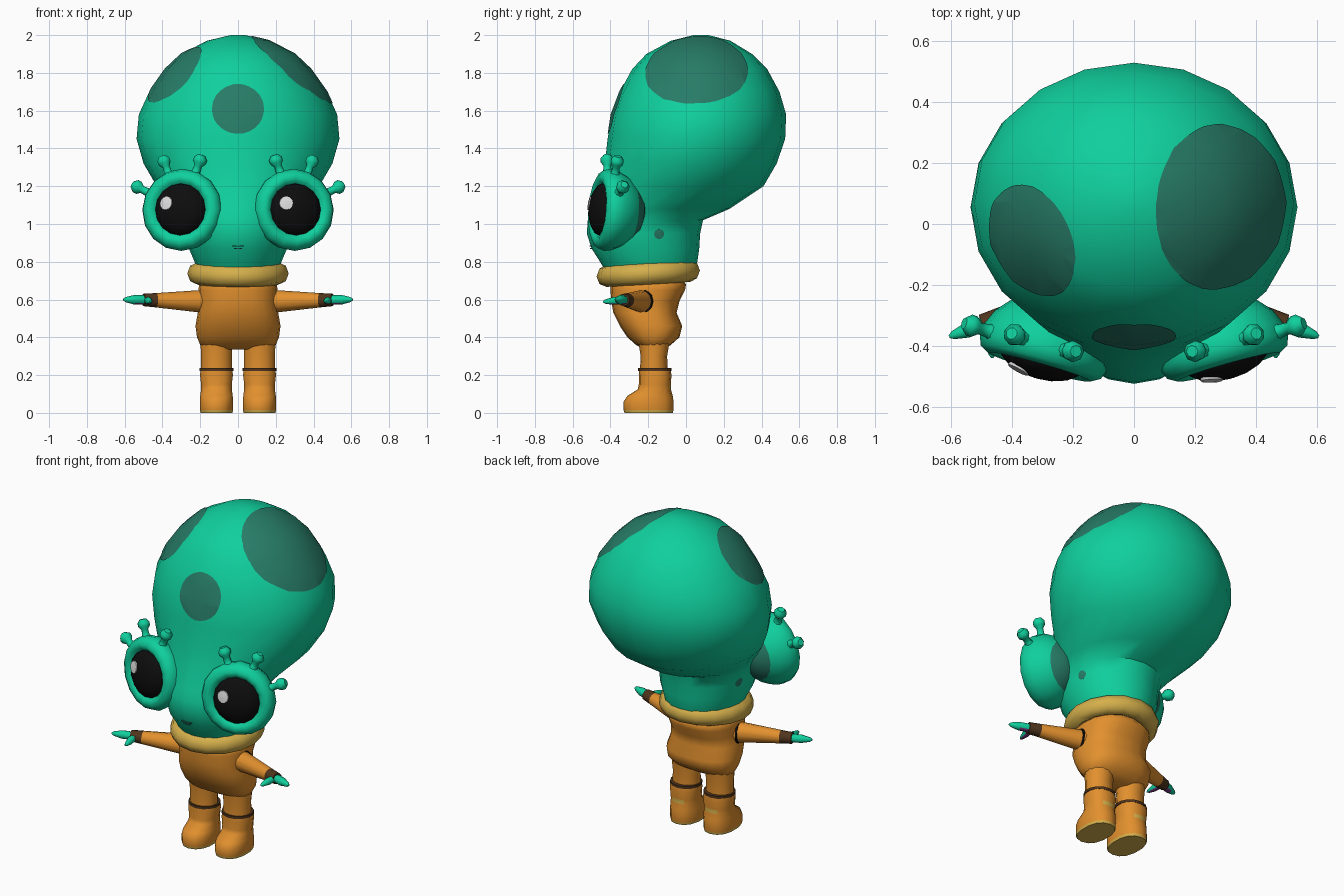
import bpy, bmesh, math
from mathutils import Vector

if "Cube" in bpy.data.objects:
    bpy.data.objects.remove(bpy.data.objects["Cube"])


def material(name, *rgb):
    m = bpy.data.materials.new(name)
    m.use_nodes = True
    m.diffuse_color = (*rgb, 1)
    bsdf = next(n for n in m.node_tree.nodes if n.type == 'BSDF_PRINCIPLED')
    bsdf.inputs["Base Color"].default_value = (*rgb, 1)
    return m


SKIN = material("teal skin", .005, .63, .34)
DARK = material("dark teal", .02, .2, .135)
SUIT = material("orange suit", .76, .28, .027)
GOLD = material("gold trim", .66, .43, .07)
BROWN = material("brown band", .08, .035, .012)
BLACK = material("black", .004, .004, .004)
WHITE = material("eye glint", .72, .72, .72)
MAUVE = material("mauve palm", .2, .04, .22)


def finish(name, bm, mats, rule=None):
    """Turn a bmesh into a smooth object; rule picks a material slot per face."""
    bmesh.ops.recalc_face_normals(bm, faces=bm.faces)
    for f in bm.faces:
        f.material_index = rule(f) if rule else 0
    mesh = bpy.data.meshes.new(name)
    bm.to_mesh(mesh)
    bm.free()
    for m in mats:
        mesh.materials.append(m)
    ob = bpy.data.objects.new(name, mesh)
    bpy.context.collection.objects.link(ob)
    for o in bpy.context.selected_objects:
        o.select_set(False)
    ob.select_set(True)
    bpy.context.view_layer.objects.active = ob
    bpy.ops.object.shade_smooth_by_angle(angle=math.radians(50))
    return ob


def skin_rings(rings):
    """Bridge rings of points and cap both ends."""
    bm = bmesh.new()
    loops = [[bm.verts.new(p) for p in ring] for ring in rings]
    n = len(loops[0])
    for a, b in zip(loops, loops[1:]):
        for i in range(n):
            j = (i + 1) % n
            bm.faces.new((a[i], a[j], b[j], b[i]))
    bm.faces.new(loops[0])
    bm.faces.new(loops[-1])
    return bm


def loft(rows, n=20, cx=0, power=2):
    """Horizontal oval slices given as (z, front y, back y, half width)."""
    def oval(c):
        return math.copysign(abs(c) ** (2 / power), c)
    rings = []
    for z, front, back, half in rows:
        ring = []
        for i in range(n):
            a = math.tau * i / n
            ring.append((cx + half * oval(math.sin(a)),
                         (front + back) / 2 - (back - front) / 2 * oval(math.cos(a)), z))
        rings.append(ring)
    return skin_rings(rings)


def lathe(profile, origin, axis, n=12):
    """Spin (distance along axis, radius) pairs round an axis."""
    q = Vector(axis).to_track_quat('Z', 'Y')
    return skin_rings([[Vector(origin) + q @ Vector((
        r * math.cos(math.tau * i / n), r * math.sin(math.tau * i / n), t))
        for i in range(n)] for t, r in profile])


# Head: big bulb leaning back over a narrow face
head = finish("head", loft([
    (.74, -.42, .04, .21), (.8, -.455, .06, .23), (.87, -.5, .07, .26),
    (.95, -.525, .075, .272), (1.02, -.52, .09, .285), (1.08, -.5, .23, .32),
    (1.2, -.46, .41, .43), (1.32, -.43, .48, .5), (1.45, -.415, .525, .537),
    (1.58, -.395, .53, .525), (1.7, -.35, .495, .47), (1.82, -.285, .43, .385),
    (1.9, -.21, .35, .3), (1.97, -.08, .235, .165), (2.0, .04, .12, .04)]), [SKIN])


def on_head(point):
    return head.closest_point_on_mesh(Vector(point))[1]


def spot(name, point, radius):
    """Thin patch following the head, cut out by a ball."""
    c = on_head(point)
    bm = bmesh.new()
    bm.from_mesh(head.data)
    bm.normal_update()
    for v, d in [(v, v.normal.copy()) for v in bm.verts]:
        v.co += d * .004
    patch = finish(name, bm, [DARK])
    ball_bm = bmesh.new()
    bmesh.ops.create_icosphere(ball_bm, subdivisions=3, radius=radius)
    bmesh.ops.translate(ball_bm, verts=ball_bm.verts, vec=c)
    ball = finish("spot_cutter", ball_bm, [DARK])
    ball.hide_render = True
    mod = patch.modifiers.new("cut", 'BOOLEAN')
    mod.operation, mod.solver, mod.object = 'INTERSECT', 'EXACT', ball
    graph = bpy.context.evaluated_depsgraph_get()
    result = bpy.data.meshes.new_from_object(patch.evaluated_get(graph))
    patch.modifiers.clear()
    out = head.closest_point_on_mesh(c)[2]
    bm = bmesh.new()
    bm.from_mesh(result)
    inner = [f for f in bm.faces if f.normal.dot(out) < .25]
    bmesh.ops.delete(bm, geom=inner, context='FACES')
    bm.to_mesh(patch.data)
    bm.free()
    bpy.data.objects.remove(ball)


spot("forehead_spot", (0, -.4, 1.62), .14)
spot("left_head_spot", (.34, .05, 1.88), .29)
spot("right_head_spot", (-.38, -.08, 1.83), .2)

# Mouth lines
for z, half in ((.868, .032), (.852, .02)):
    bm = bmesh.new()
    bmesh.ops.create_cube(bm, size=1)
    bmesh.ops.scale(bm, verts=bm.verts, vec=(half * 2, .016, .005))
    bmesh.ops.translate(bm, verts=bm.verts, vec=on_head((0, -.55, z)))
    finish("mouth_line", bm, [DARK])

# Collar: tilted ring round the neck
collar_rings, tilt = [], .06
bm = bmesh.new()
bmesh.ops.create_circle(bm, radius=.058, segments=8)
for v in bm.verts:
    v.co = (v.co.x * .9 + .216, 0, v.co.y)
bmesh.ops.spin(bm, geom=bm.edges[:], cent=(0, 0, 0), axis=(0, 0, 1),
               angle=math.tau, steps=16, use_merge=True)
for v in bm.verts:
    v.co = (v.co.x, v.co.y * 1.02 - .2, v.co.z + .738 + v.co.y * tilt)
finish("collar", bm, [GOLD])

# Torso
finish("torso", loft([
    (.335, -.22, -.12, .15), (.36, -.265, -.08, .2), (.4, -.31, -.035, .217),
    (.46, -.35, -.02, .225), (.53, -.385, -.05, .213), (.59, -.395, -.035, .204),
    (.65, -.4, -.005, .21), (.68, -.4, .0, .205), (.72, -.37, -.03, .17)],
    power=2.4), [SUIT])

for s, side in ((1, "left"), (-1, "right")):
    # Ear hole
    spot(side + "_ear_hole", (s * .35, -.13, .935), .027)

    # Leg, boot band and boot
    x = s * .114
    finish(side + "_leg", loft([(.2, -.245, -.095, .083), (.3, -.24, -.1, .083),
                                (.42, -.26, -.08, .09)], 14, x), [SUIT])
    finish(side + "_boot_band", loft([(.222, -.254, -.076, .092),
                                      (.237, -.254, -.076, .092)], 14, x), [BROWN])

    def boot_colour(f):
        z = f.calc_center_median().z
        heel_tab = .125 < z < .15 and f.normal.y > .8
        return 1 if z < .016 or heel_tab else 0
    finish(side + "_boot", loft([
        (0, -.325, -.07, .086), (.015, -.33, -.066, .09), (.06, -.33, -.066, .09),
        (.09, -.31, -.07, .088), (.125, -.255, -.08, .083), (.15, -.25, -.08, .083),
        (.2, -.25, -.077, .089), (.225, -.248, -.08, .086)], 14, x, 2.3),
        [SUIT, GOLD], boot_colour)

    # Arm with armhole seam and cuff
    root, wrist = Vector((s * .17, -.23, .59)), Vector((s * .5, -.33, .598))
    axis = wrist - root
    length = axis.length
    finish(side + "_arm", lathe([(0, .062), (length * .8, .038), (length, .033)],
                                root, axis), [SUIT, BROWN],
           lambda f: int((f.calc_center_median() - root).dot(axis) / length > length * .82))
    finish(side + "_armhole", lathe([(.025, .067), (.035, .066)], root, axis), [BLACK])

    # Hand: pointed finger and forward thumb, with coloured palm side
    for part, tip, radius in (("finger", (s * .607, -.37, .6), .025),
                              ("thumb", (s * .465, -.44, .588), .02)):
        base = wrist - axis * .06
        d = Vector(tip) - base
        k = d.length
        finish(side + "_" + part, lathe([(0, radius), (k * .55, radius), (k * .9, radius * .55),
                                         (k, radius * .2)], base, d, 8),
               [SKIN, MAUVE], lambda f: int(f.normal.z < -.9))

    # Eye socket: thick rim with a rounded back
    eye = Vector((s * .297, -.42, 1.075))
    look = Vector((s * .27, -.96, .07)).normalized()
    across = Vector((0, 0, 1)).cross(look).normalized()
    up = look.cross(across)
    finish(side + "_eye_socket", lathe([
        (.02, .13), (.045, .15), (.052, .175), (.035, .205), (0, .218), (-.04, .212),
        (-.09, .19), (-.135, .15), (-.18, .1), (-.205, .03)], eye, look, 16),
        [SKIN, DARK], lambda f: int((f.calc_center_median() - eye).dot(look) < -.14))
    finish(side + "_pupil", lathe([(.02, .14), (.045, .134), (.07, .1), (.085, .055),
                                   (.09, .01)], eye, look, 16), [BLACK])
    shift = across * .065 + up * .03
    if shift.x > 0:
        shift = up * .03 - across * .065
    finish(side + "_glint", lathe([(-.008, .038), (.003, .036), (.006, .01)],
                                  eye + look * .08 + shift, look + shift * 3.6), [WHITE])

    # Knobbed eye stalks
    for angle in (110, 67, 26):
        a = math.radians(angle)
        out = Vector((s * math.cos(a), 0, math.sin(a)))
        out = (out - look * out.dot(look)).normalized()
        finish(side + "_eye_stalk", lathe([
            (0, .036), (.03, .022), (.06, .02), (.08, .035), (.1, .036), (.12, .02)],
            eye + out * .188 - look * .01, out, 8), [SKIN])
